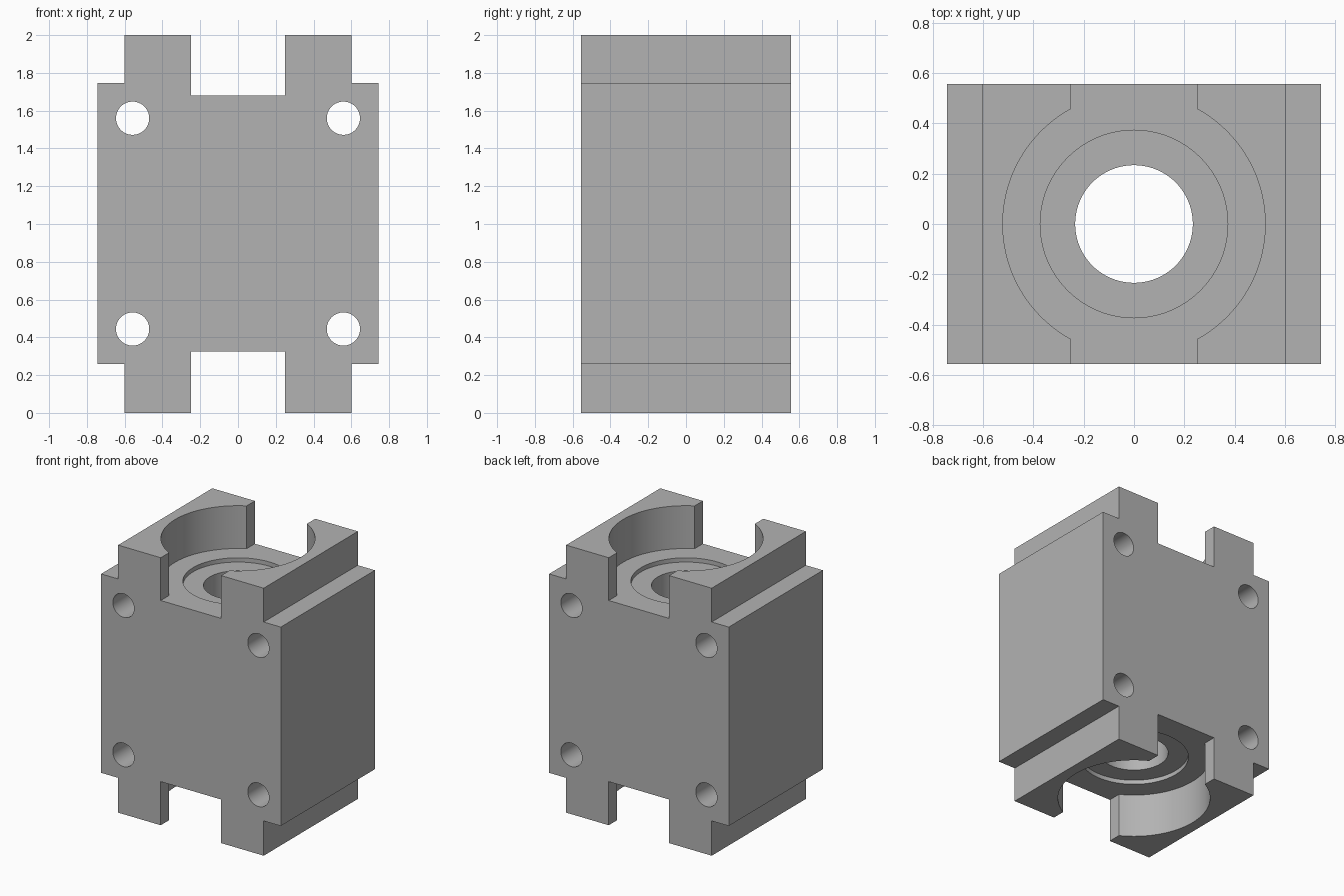
import bpy
import bmesh
import math
from mathutils import Matrix, Vector

old = bpy.data.objects.get("Cube")
if old:
    bpy.data.objects.remove(old, do_unlink=True)

# Main dimensions
DEPTH = 0.556
TOP_FLOOR, LOW_FLOOR = 1.68, 0.326
RECESS = 0.032

grey = bpy.data.materials.new("plain grey")
grey.use_nodes = True
colour = (0.45, 0.45, 0.45, 1)
grey.diffuse_color = colour
grey.node_tree.nodes["Principled BSDF"].inputs["Base Color"].default_value = colour


def prism(name, outline, offset):
    """Extrude a closed loop of 3D points along an offset vector."""
    bm = bmesh.new()
    face = bm.faces.new([bm.verts.new(p) for p in outline])
    result = bmesh.ops.extrude_face_region(bm, geom=[face])
    verts = [g for g in result["geom"] if isinstance(g, bmesh.types.BMVert)]
    bmesh.ops.translate(bm, verts=verts, vec=Vector(offset))
    bmesh.ops.recalc_face_normals(bm, faces=bm.faces)
    mesh = bpy.data.meshes.new(name)
    bm.to_mesh(mesh)
    bm.free()
    mesh.materials.append(grey)
    obj = bpy.data.objects.new(name, mesh)
    bpy.context.collection.objects.link(obj)
    return obj


def cylinder(name, radius, length, centre, along_y=False, sides=96):
    turn = Matrix.Rotation(math.pi / 2, 3, "X") if along_y else Matrix.Identity(3)
    ring = [turn @ Vector((radius * math.cos(a), radius * math.sin(a), -length / 2)) + Vector(centre)
            for a in (math.tau * i / sides for i in range(sides))]
    return prism(name, ring, turn @ Vector((0, 0, length)))


def pocket(name, z, height, radius=0.522, half_slot=0.25, steps=48):
    """Round pocket joined with a slot that runs out of the front and back."""
    start = math.acos(half_slot / radius)
    arc = [-start + 2 * start * i / steps for i in range(steps + 1)]
    right = [(radius * math.cos(a), radius * math.sin(a)) for a in arc]
    right = [(half_slot, -0.7)] + right + [(half_slot, 0.7)]
    outline = right + [(-x, -y) for x, y in right]
    return prism(name, [(x, y, z) for x, y in outline], (0, 0, height))


# Stepped block, narrower at both ends
half = [(0.602, 0), (0.602, 0.26), (0.743, 0.26),
        (0.743, 1.747), (0.602, 1.747), (0.602, 2)]
profile = half + [(-x, z) for x, z in reversed(half)]
block = prism("housing_block", [(x, -DEPTH, z) for x, z in profile], (0, 2 * DEPTH, 0))

# Pockets, bearing recesses, shaft bore and mounting holes
cutters = [
    pocket("top_pocket_cutter", TOP_FLOOR, 1),
    pocket("bottom_pocket_cutter", LOW_FLOOR, -1),
    cylinder("top_recess_cutter", 0.373, 0.4, (0, 0, TOP_FLOOR - RECESS + 0.2)),
    cylinder("bottom_recess_cutter", 0.373, 0.4, (0, 0, LOW_FLOOR + RECESS - 0.2)),
    cylinder("shaft_bore_cutter", 0.234, 3, (0, 0, 1)),
]
for x in (-0.558, 0.558):
    for z in (0.444, 1.56):
        cutters.append(cylinder("mounting_hole_cutter", 0.088, 2, (x, 0, z), True, 48))

for cutter in cutters:
    cut = block.modifiers.new(cutter.name, "BOOLEAN")
    cut.operation = "DIFFERENCE"
    cut.solver = "EXACT"
    cut.object = cutter
    cutter.hide_render = True

# Apply the cuts and remove the helpers
bpy.context.view_layer.update()
bpy.ops.object.select_all(action="DESELECT")
block.select_set(True)
bpy.context.view_layer.objects.active = block
for cutter in cutters:
    bpy.ops.object.modifier_apply(modifier=cutter.name)
for cutter in cutters:
    bpy.data.objects.remove(cutter, do_unlink=True)

bpy.ops.object.shade_smooth_by_angle(angle=math.radians(30))
